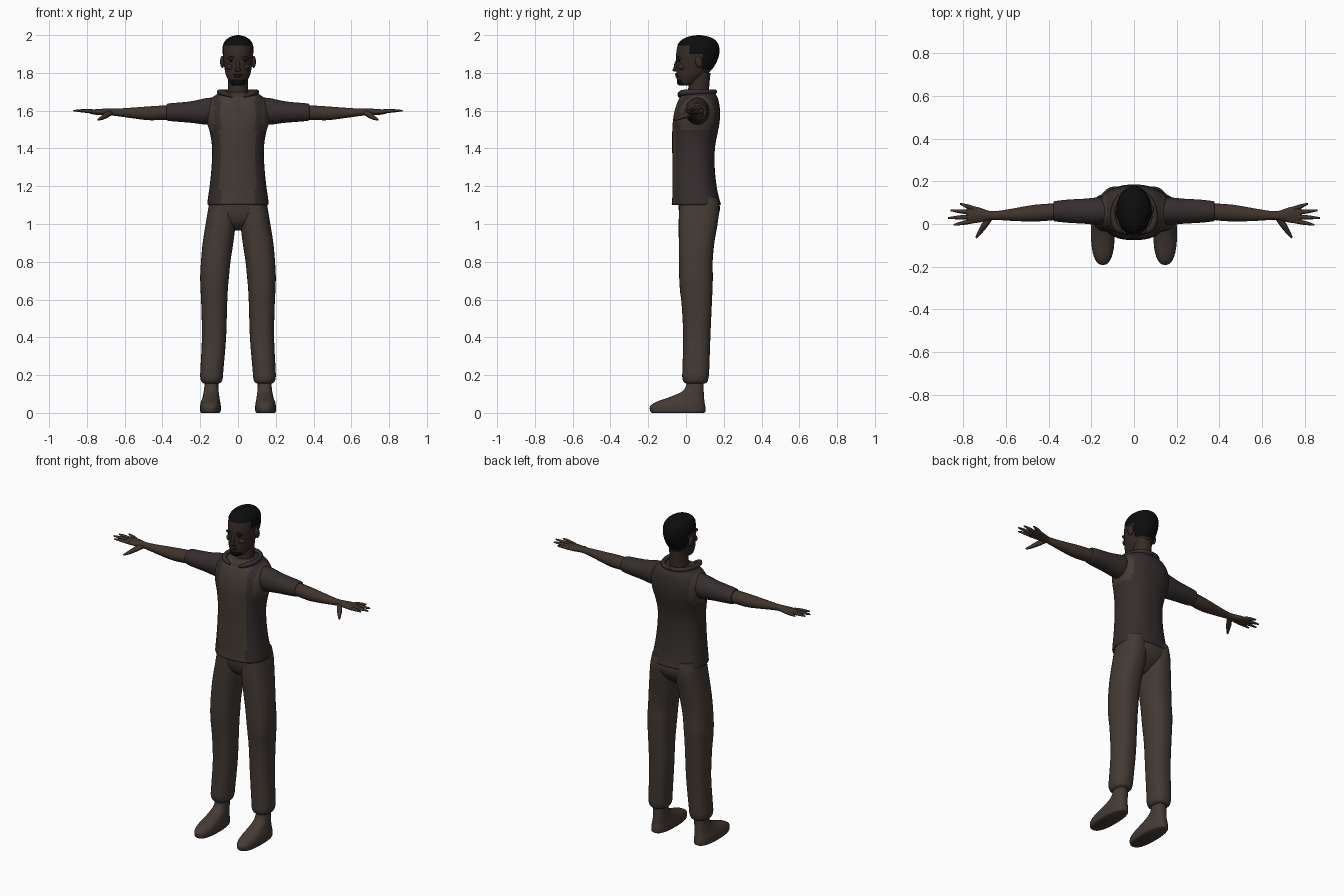
import bpy, bmesh, math
from mathutils import Vector

if "Cube" in bpy.data.objects:
    bpy.data.objects.remove(bpy.data.objects["Cube"])


def material(name, rgb):
    m = bpy.data.materials.new(name)
    m.use_nodes = True
    m.diffuse_color = (*rgb, 1)
    m.node_tree.nodes["Principled BSDF"].inputs["Base Color"].default_value = (*rgb, 1)
    return m


SKIN = material("brown skin", (0.052, 0.034, 0.025))
FACE = material("dark face skin", (0.036, 0.024, 0.019))
TAN = material("tan cloth", (0.058, 0.043, 0.034))
PLUM = material("dark plum cloth", (0.036, 0.027, 0.027))
PANTS = material("brown trouser cloth", (0.055, 0.042, 0.034))
SHOE = material("brown shoe", (0.058, 0.043, 0.035))
HAIR = material("black hair", (0.004, 0.004, 0.004))


def finish(name, bm, mats, rule=None, mirror=False, angle=50):
    """Turn a bmesh into a smooth object, coloured by a rule on face centres."""
    bmesh.ops.recalc_face_normals(bm, faces=bm.faces)
    if rule:
        for f in bm.faces:
            f.material_index = rule(f.calc_center_median())
    me = bpy.data.meshes.new(name)
    bm.to_mesh(me)
    bm.free()
    ob = bpy.data.objects.new(name, me)
    bpy.context.collection.objects.link(ob)
    for m in mats:
        me.materials.append(m)
    bpy.ops.object.select_all(action="DESELECT")
    ob.select_set(True)
    bpy.context.view_layer.objects.active = ob
    bpy.ops.object.shade_smooth_by_angle(angle=math.radians(angle))
    if mirror:
        ob.modifiers.new("Mirror", "MIRROR")
    return ob


def spline(rows, steps):
    """Catmull-Rom through rows of numbers."""
    rows = [Vector(r) for r in rows]
    out = []
    for i in range(len(rows) - 1):
        a, b, c, d = rows[max(i - 1, 0)], rows[i], rows[i + 1], rows[min(i + 2, len(rows) - 1)]
        for k in range(steps):
            t = k / steps
            out.append(b + 0.5 * t * ((c - a) + t * (2 * a - 5 * b + 4 * c - d + t * (3 * (b - c) + d - a))))
    return out + [rows[-1]]


def loft(name, rows, mats, axis="z", power=2.0, seg=32, steps=4, shape=None, **kw):
    """Rows are (along, centre u, centre v, radius u, radius v)."""
    bm = bmesh.new()
    rings = []
    for t, u, v, ru, rv in spline(rows, steps):
        ring = []
        for i in range(seg):
            a = 2 * math.pi * i / seg
            c, s = math.cos(a), math.sin(a)
            p = u + ru * math.copysign(abs(c) ** (2 / power), c)
            q = v + rv * math.copysign(abs(s) ** (2 / power), s)
            co = Vector((p, q, t) if axis == "z" else (t, p, q))
            ring.append(bm.verts.new(shape(co) if shape else co))
        rings.append(ring)
    for lo, hi in zip(rings, rings[1:]):
        for i in range(seg):
            j = (i + 1) % seg
            bm.faces.new((lo[i], lo[j], hi[j], hi[i]))
    bm.faces.new(rings[0])
    bm.faces.new(rings[-1])
    return finish(name, bm, mats, **kw)


def blob(name, at, size, mat, mirror=False, tilt=0.0):
    bm = bmesh.new()
    bmesh.ops.create_uvsphere(bm, u_segments=20, v_segments=12, radius=1)
    for v in bm.verts:
        x, y, z = (v.co[i] * size[i] for i in range(3))
        v.co = Vector((x, y * math.cos(tilt) - z * math.sin(tilt),
                       y * math.sin(tilt) + z * math.cos(tilt))) + Vector(at)
    return finish(name, bm, [mat], mirror=mirror)


def tube(name, points, mat, mirror=False):
    """Tapered round tube through (x, y, z, radius) points."""
    cu = bpy.data.curves.new(name, "CURVE")
    cu.dimensions = "3D"
    cu.bevel_depth = 1
    cu.bevel_resolution = 3
    cu.use_fill_caps = True
    sp = cu.splines.new("POLY")
    pts = spline(points, 4)
    sp.points.add(len(pts) - 1)
    for p, s in zip(pts, sp.points):
        s.co = (*p[:3], 1)
        s.radius = p[3]
    cu.materials.append(mat)
    ob = bpy.data.objects.new(name, cu)
    bpy.context.collection.objects.link(ob)
    if mirror:
        ob.modifiers.new("Mirror", "MIRROR")


# Shirt body: tan front panel and armhole bands, plum sides and back
def shirt_rule(c):
    if c.y < 0.03 and c.z > 1.65 and abs(c.x) < (c.z - 1.645) * 0.6:
        return 2
    if c.y < 0.03 and abs(c.x) < 0.093 and c.z > 1.11:
        return 0
    return 0 if c.z > 1.5 and abs(c.x) > 0.128 else 1


loft("shirt_body", [(1.1, 0, .055, .145, .115), (1.103, 0, .055, .16, .13), (1.13, 0, .052, .16, .125),
     (1.2, 0, .045, .15, .117), (1.3, 0, .04, .14, .112), (1.4, 0, .04, .137, .113),
     (1.48, 0, .047, .148, .12), (1.54, 0, .054, .165, .124), (1.6, 0, .06, .168, .12),
     (1.65, 0, .065, .152, .108), (1.685, 0, .068, .115, .09), (1.7, 0, .068, .06, .06)],
     [TAN, PLUM, SKIN], power=2.4, seg=48, rule=shirt_rule)

# Sleeves and arms
loft("sleeve", [(.12, .06, 1.6, .06, .07), (.17, .06, 1.596, .064, .07), (.24, .06, 1.593, .058, .058),
     (.3, .06, 1.592, .055, .052), (.35, .06, 1.592, .05, .048), (.375, .06, 1.592, .046, .044),
     (.378, .06, 1.592, .036, .034)], [PLUM], axis="x", mirror=True)
loft("arm", [(.34, .06, 1.592, .038, .038), (.42, .054, 1.588, .04, .038), (.48, .05, 1.586, .038, .036),
     (.56, .044, 1.588, .03, .028), (.64, .04, 1.591, .021, .02), (.68, .04, 1.593, .022, .018),
     (.72, .042, 1.593, .034, .017), (.76, .044, 1.593, .04, .014), (.785, .045, 1.594, .036, .009)],
     [SKIN], axis="x", mirror=True)

# Fingers fan out from the palm
for finger, base, tip in (("index", (.755, .014), (.845, -.004)), ("middle", (.765, .034), (.872, .028)),
                          ("ring", (.765, .054), (.86, .064)), ("little", (.75, .072), (.815, .095))):
    mid = [(a + b) / 2 for a, b in zip(base, tip)]
    tube(finger + "_finger", [(*base, 1.594, .011), (*mid, 1.599, .0095), (*tip, 1.6, .004)], SKIN, True)
tube("thumb", [(.675, .03, 1.588, .014), (.70, -.005, 1.575, .015), (.72, -.035, 1.562, .011),
     (.74, -.064, 1.552, .005)], SKIN, True)

# Trousers
loft("trouser_seat", [(.965, 0, .06, .02, .03), (1.0, 0, .062, .08, .075), (1.04, 0, .068, .145, .1),
     (1.09, 0, .07, .155, .11), (1.15, 0, .06, .145, .1)], [PANTS], power=2.3)
loft("trouser_leg", [(.155, .14, .05, .04, .05), (.165, .14, .05, .053, .063), (.19, .14, .05, .06, .07),
     (.23, .138, .052, .061, .071), (.4, .127, .057, .064, .072), (.56, .126, .057, .068, .079),
     (.65, .126, .054, .072, .086), (.72, .124, .053, .076, .089), (.8, .118, .052, .078, .089),
     (.9, .106, .056, .081, .094), (1.0, .092, .064, .079, .103), (1.08, .085, .07, .073, .106),
     (1.14, .08, .068, .068, .1)], [PANTS], power=2.4, mirror=True)
blob("thigh_pocket", (.176, .055, .73), (.024, .06, .085), PANTS, True)

# Shoes
loft("shoe", [(0, .146, -.043, .048, .138), (.008, .146, -.043, .054, .146), (.035, .146, -.044, .055, .146),
     (.058, .145, -.03, .051, .128), (.08, .143, 0, .045, .096), (.11, .142, .034, .04, .06),
     (.14, .141, .046, .037, .047), (.18, .14, .048, .035, .045)], [SHOE], power=2.4, mirror=True)

# Neck, collar and button strip
loft("neck", [(1.65, 0, .065, .065, .065), (1.69, 0, .066, .056, .058), (1.73, 0, .068, .052, .055),
     (1.8, 0, .075, .052, .055)], [FACE])
tube("collar", [(.03, -.035, 1.675, .007), (.075, -.025, 1.693, .015), (.098, .03, 1.698, .014),
     (.085, .1, 1.7, .013), (.045, .142, 1.7, .013), (0, .152, 1.7, .013)], PLUM, True)


# Head with hair raised above the skin
def is_hair(c):
    return c.z > 1.945 or (c.y > .02 and c.z > 1.9) or (c.y > .085 and c.z > 1.815)


def hair_lift(c):
    if is_hair(c):
        return Vector((c.x * 1.04, .06 + (c.y - .06) * 1.035, c.z))
    return c


def head_rule(c):
    beard = c.z < 1.765 and c.y < -.01 and abs(c.x) < .04
    return 1 if is_hair(c) or beard else 0


loft("head", [(1.733, 0, -.005, .02, .025), (1.738, 0, 0, .036, .044), (1.76, 0, .016, .051, .064),
     (1.79, 0, .03, .064, .081), (1.82, 0, .043, .071, .094), (1.86, 0, .054, .076, .106),
     (1.9, 0, .06, .08, .112), (1.94, 0, .063, .078, .108), (1.97, 0, .065, .065, .09),
     (1.99, 0, .066, .04, .058), (2.0, 0, .066, .008, .01)], [FACE, HAIR],
     seg=48, steps=6, shape=hair_lift, rule=head_rule)

# Face features
blob("nose_bridge", (0, -.05, 1.842), (.01, .013, .034), FACE, tilt=-.25)
blob("nose_tip", (0, -.056, 1.817), (.013, .015, .011), FACE)
blob("nostril", (.011, -.05, 1.815), (.009, .011, .008), FACE, True)
blob("upper_lip", (0, -.046, 1.792), (.025, .013, .007), FACE)
blob("lower_lip", (0, -.044, 1.781), (.022, .013, .007), FACE)
blob("brow_ridge", (.03, -.037, 1.878), (.026, .014, .009), FACE, True)
blob("eyebrow", (.031, -.043, 1.882), (.022, .008, .004), HAIR, True)
blob("eye", (.031, -.036, 1.863), (.014, .008, .006), HAIR, True)
blob("cheek", (.038, -.02, 1.832), (.024, .022, .018), FACE, True)
blob("chin", (0, -.028, 1.752), (.024, .016, .014), HAIR)
blob("ear", (.083, .068, 1.858), (.012, .02, .032), FACE, True, tilt=.2)
